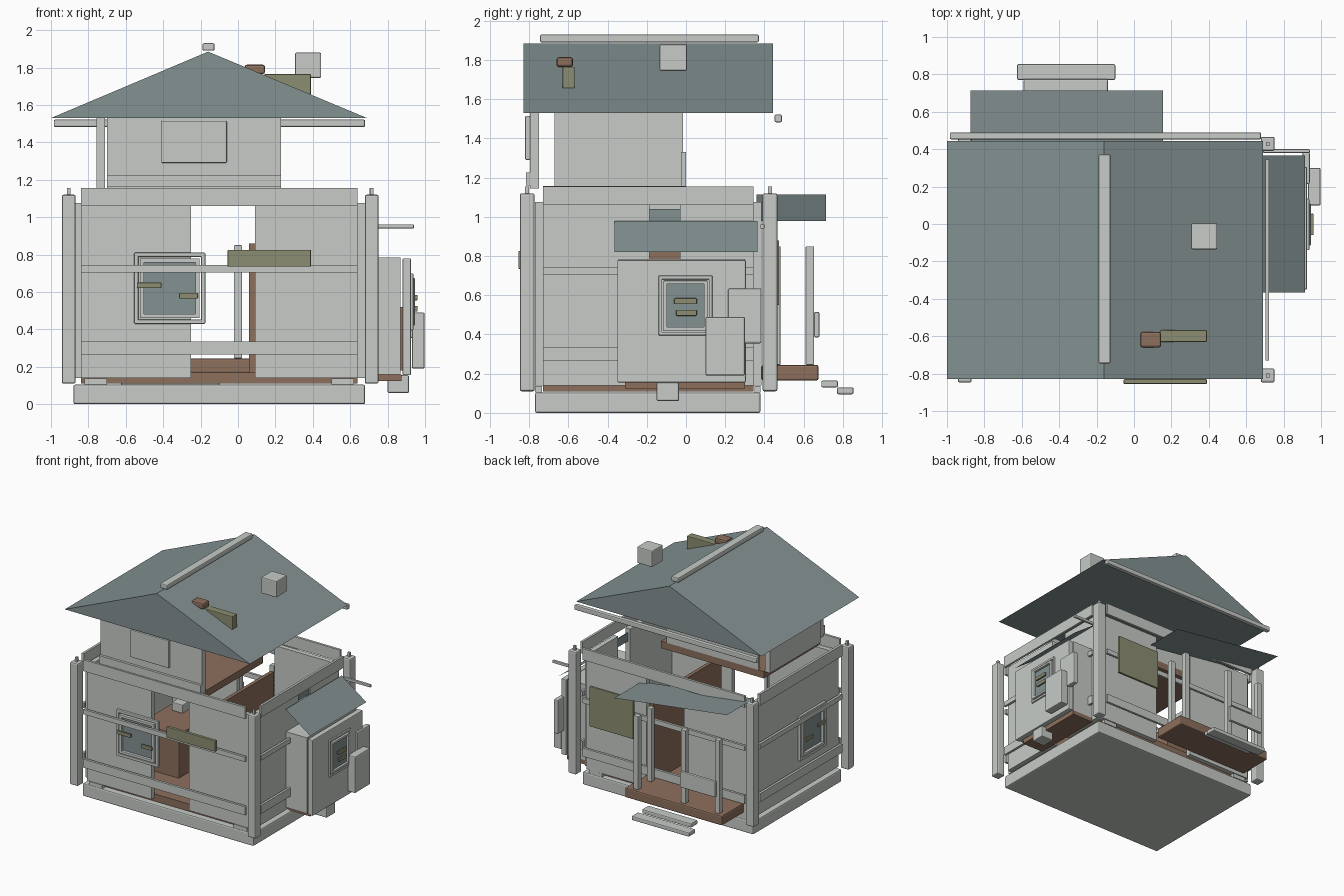
import bpy, bmesh


def material(name, rgb):
    m = bpy.data.materials.new(name)
    m.diffuse_color = (*rgb, 1)
    return m


GREY = material("pale grey plaster", (0.57, 0.60, 0.57))
BLUE = material("slate blue", (0.23, 0.285, 0.29))
BROWN = material("brown timber", (0.27, 0.16, 0.108))
OLIVE = material("olive board", (0.26, 0.27, 0.165))


def mesh(name, verts, faces, mat):
    me = bpy.data.meshes.new(name)
    me.from_pydata(verts, [], faces)
    bm = bmesh.new()
    bm.from_mesh(me)
    if len(faces) > 1:
        bmesh.ops.recalc_face_normals(bm, faces=bm.faces)
    bm.to_mesh(me)
    bm.free()
    me.materials.append(mat)
    ob = bpy.data.objects.new(name, me)
    bpy.context.collection.objects.link(ob)
    return ob


def box(name, x, y, z, mat=GREY, bevel=0.0):
    verts = [(a, b, c) for a in x for b in y for c in z]
    faces = [(0, 1, 3, 2), (4, 6, 7, 5), (0, 4, 5, 1), (2, 3, 7, 6), (0, 2, 6, 4), (1, 5, 7, 3)]
    ob = mesh(name, verts, faces, mat)
    if bevel:
        mod = ob.modifiers.new("soft edge", 'BEVEL')
        mod.width = bevel
        mod.segments = 2
    return ob


def side_box(name, axis, along, depth, z, mat=GREY, bevel=0.0):
    """Box on a wall running along x or y; depth is the other axis."""
    if axis == 'x':
        return box(name, along, depth, z, mat, bevel)
    return box(name, depth, along, z, mat, bevel)


def window(name, axis, along, wall, out, z, slats, rim=0.03):
    """Two stepped frames, a pane and two boards nailed across."""
    def d(a, b):
        return tuple(sorted((wall + out * a, wall + out * b)))
    for k, (inset, depth) in enumerate(((0.0, 0.022), (rim, 0.03))):
        a0, a1 = along[0] + inset, along[1] - inset
        z0, z1 = z[0] + inset, z[1] - inset
        w = rim * 0.75
        for n, (p, q) in enumerate((((a0, a1), (z0, z0 + w)), ((a0, a1), (z1 - w, z1)),
                                    ((a0, a0 + w), (z0, z1)), ((a1 - w, a1), (z0, z1)))):
            side_box(f"{name}_frame_{k}_{n}", axis, p, d(0, depth), q, GREY, 0.004)
    i = rim * 1.7
    side_box(name + "_pane", axis, (along[0] + i, along[1] - i), d(0, 0.008),
             (z[0] + i, z[1] - i), BLUE)
    for n, (p, q) in enumerate(slats):
        side_box(f"{name}_board_{n}", axis, p, d(0.03, 0.045), q, OLIVE, 0.004)


# Foundation, ground floor slab and pads
box("foundation", (-0.88, 0.68), (-0.77, 0.38), (0, 0.105), GREY, 0.01)
box("ground_floor", (-0.84, 0.64), (-0.73, 0.345), (0.11, 0.17), BROWN)
for x in ((-0.82, -0.70), (0.50, 0.62)):
    for y in ((-0.77, -0.735), (0.35, 0.38)):
        box("floor_pad", x, y, (0.105, 0.137), GREY)

# Corner posts with pegs
for x in (-0.905, 0.715):
    for y in (-0.81, 0.428):
        box("corner_post", (x - .037, x + .037), (y - .038, y + .038), (0.11, 1.12), GREY, 0.01)
        box("post_peg", (x - .01, x + .01), (y - .01, y + .01), (1.11, 1.155))

# Ground floor walls on the foundation edge, and rails running post to post
walls = [
    ("front", 'x', ((-0.84, -0.25), (0.09, 0.64)), (-0.84, 0.64), (-0.77, -0.73), (-0.82, -0.80)),
    ("back", 'x', ((-0.84, -0.25), (0.09, 0.64)), (-0.84, 0.64), (0.345, 0.385), (0.418, 0.438)),
    ("left", 'y', ((-0.73, 0.345),), (-0.73, 0.345), (-0.88, -0.84), (-0.915, -0.895)),
    ("right", 'y', ((-0.73, -0.185), (-0.03, 0.345)), (-0.73, 0.345), (0.64, 0.68), (0.703, 0.722)),
]
for side, axis, panels, span, wall, rail in walls:
    for p in panels:
        side_box(side + "_wall", axis, p, wall, (0.14, 1.075))
    for z in ((0.265, 0.335), (0.705, 0.745), (1.06, 1.155)):
        parts = (span,)
        if side == "right" and z[0] < 1:
            parts = ((-0.73, -0.30), (0.28, 0.345))
        for p in parts:
            side_box(side + "_rail", axis, p, rail, z)
box("side_transom", (0.66, 0.668), (-0.185, -0.03), (0.97, 1.04), BLUE)

# Windows
window("front_window", 'x', (-0.555, -0.175), -0.772, -1, (0.43, 0.81),
       (((-0.54, -0.41), (0.62, 0.65)), ((-0.315, -0.215), (0.565, 0.595))))
window("left_window", 'y', (-0.54, -0.20), -0.882, -1, (0.39, 0.76),
       (((-0.50, -0.40), (0.60, 0.63)), ((-0.34, -0.24), (0.54, 0.57))))

# Boards on the front and back walls
box("front_sign_board", (-0.055, 0.39), (-0.855, -0.83), (0.735, 0.825), OLIVE, 0.004)
box("back_olive_board", (0.15, 0.55), (0.455, 0.475), (0.55, 0.88), OLIVE, 0.004)

# Interior partition and cupboard
box("partition", (0.06, 0.09), (-0.55, 0.34), (0.14, 0.86), BROWN)
box("cupboard", (-0.62, -0.26), (-0.40, 0.10), (0.14, 0.53), BROWN, 0.006)
box("cupboard_block", (-0.55, -0.45), (-0.08, 0.02), (0.53, 0.60), GREY, 0.006)

# Side bay
box("bay_body", (0.68, 0.87), (-0.345, 0.30), (0.16, 0.785), GREY)
box("bay_floor", (0.68, 0.875), (-0.31, 0.30), (0.125, 0.16), BROWN)
box("bay_core", (0.87, 0.88), (-0.29, 0.28), (0.18, 0.52), BROWN)
box("bay_front", (0.88, 0.925), (-0.35, 0.305), (0.155, 0.78), GREY, 0.006)
box("bay_corbel", (0.80, 0.915), (-0.15, -0.035), (0.06, 0.155), GREY, 0.008)
window("bay_window", 'y', (-0.14, 0.135), 0.915, 1, (0.395, 0.70),
       (((-0.06, 0.055), (0.555, 0.585)), ((-0.05, 0.055), (0.495, 0.525))), 0.025)
bpy.data.objects["bay_window_pane"].location.x = 0.004
box("bay_panel_low", (0.93, 0.998), (0.10, 0.30), (0.19, 0.49), GREY, 0.008)
box("bay_panel_high", (0.90, 0.94), (0.215, 0.385), (0.355, 0.635), GREY, 0.008)
mesh("bay_roof", [(0.69, -0.365, 0.98), (0.915, -0.365, 0.82), (0.915, 0.365, 0.82),
                  (0.69, 0.365, 0.98)], [(0, 1, 2, 3)], BLUE)
box("side_pole", (0.69, 0.94), (0.38, 0.40), (0.94, 0.962), GREY, 0.004)

# Back porch: deck, steps, posts, railing plate and sloping roof
box("porch_deck", (-0.80, 0.085), (0.386, 0.675), (0.165, 0.245), BROWN, 0.01)
box("porch_step_high", (-0.59, -0.14), (0.69, 0.775), (0.13, 0.165), GREY, 0.008)
box("porch_step_low", (-0.625, -0.10), (0.77, 0.855), (0.095, 0.13), GREY, 0.008)
for x, y in ((0, 0.632), (0, 0.46), (-0.43, 0.632), (-0.74, 0.632)):
    box("porch_post", (x - .022, x + .022), (y - .022, y + .022), (0.245, 0.85), GREY, 0.005)
box("porch_rail_plate", (-0.74, -0.42), (0.654, 0.68), (0.385, 0.515), GREY, 0.006)
mesh("porch_roof", [(-0.875, 0.36, 1.115), (0.155, 0.36, 0.98), (0.155, 0.715, 0.98),
                    (-0.875, 0.715, 1.115)], [(0, 1, 2, 3)], BLUE)

# Upper storey, open on its right side
box("upper_floor", (-0.71, 0.23), (-0.73, 0.0), (1.10, 1.157), BROWN)
box("upper_front_wall", (-0.70, 0.23), (-0.795, -0.75), (1.145, 1.53))
box("upper_front_band", (-0.70, 0.23), (-0.815, -0.795), (1.16, 1.225))
box("upper_front_shutter", (-0.41, -0.06), (-0.82, -0.795), (1.29, 1.515), GREY, 0.006)
box("upper_left_wall", (-0.757, -0.712), (-0.67, -0.015), (1.15, 1.53))
box("upper_back_wall", (-0.66, 0.18), (-0.025, 0.0), (1.157, 1.33))

# Main roof with ridge cap, gutter, chimney and loose boards
prof = [(-1.0, 1.53), (0.69, 1.53), (-0.16, 1.885)]
mesh("main_roof", [(x, y, z) for y in (-0.83, 0.445) for x, z in prof],
     [(0, 1, 2), (5, 4, 3), (0, 3, 4, 1), (1, 4, 5, 2), (2, 5, 3, 0)], BLUE)
box("ridge_cap", (-0.19, -0.125), (-0.745, 0.372), (1.89, 1.93), GREY, 0.008)
box("gutter", (-0.985, 0.68), (0.452, 0.49), (1.482, 1.522), GREY, 0.008)
box("chimney", (0.305, 0.445), (-0.135, 0.005), (1.745, 1.88), GREY, 0.008)
box("roof_brown_block", (0.035, 0.145), (-0.66, -0.577), (1.765, 1.815), BROWN, 0.012)
box("roof_olive_board", (0.14, 0.39), (-0.63, -0.568), (1.655, 1.765), OLIVE, 0.005)
